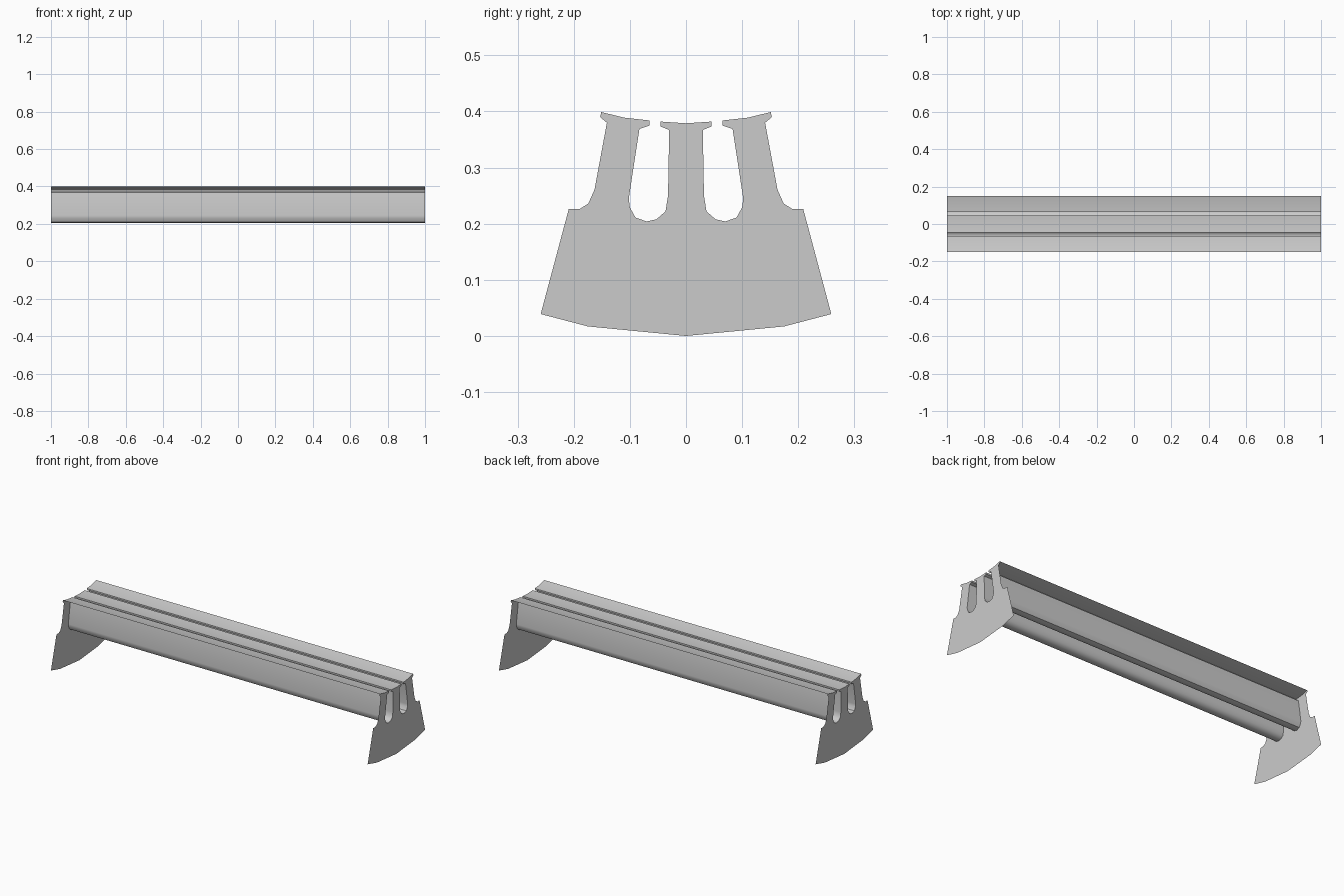
import bpy, bmesh, math

if "Cube" in bpy.data.objects:
    bpy.data.objects.remove(bpy.data.objects["Cube"])

# Half profiles in (y, z), from the outside edge to the centre line
OUTER = [(0, 0), (-.175, .017), (-.259, .039), (-.209, .226), (-.19, .226),
         (-.174, .236), (-.163, .261), (-.141, .38), (-.153, .39)]
SEAT = [(-.151, .399), (-.11, .389), (-.065, .384), (-.065, .375), (-.083, .369),
        (-.102, .245), (-.100, .229), (-.09, .211), (-.07, .204), (-.0525, .208),
        (-.0365, .222), (-.032, .25), (-.030, .367), (-.045, .373), (-.045, .382),
        (0, .379)]


def mirrored(half):
    return half + [(-y, z) for y, z in reversed(half[:-1])]


def add_object(name, bm):
    mesh = bpy.data.meshes.new(name)
    bm.to_mesh(mesh)
    bm.free()
    obj = bpy.data.objects.new(name, mesh)
    bpy.context.collection.objects.link(obj)
    return obj


# Thin end supports following the seat profile along their top
outline = mirrored(OUTER + SEAT)[:-1]
for name, x in (("left_support", -1), ("right_support", 1)):
    bm = bmesh.new()
    face = bm.faces.new([bm.verts.new((x, y, z)) for y, z in outline])
    face.normal_update()
    if face.normal.x * x < 0:
        face.normal_flip()
    bmesh.ops.triangulate(bm, faces=[face])
    add_object(name, bm)

# Folded seat sheet: three slats joined by two rounded channels
bm = bmesh.new()
rows = [[bm.verts.new((x, y, z)) for x in (-1, 1)] for y, z in mirrored(SEAT)]
for a, b in zip(rows, rows[1:]):
    bm.faces.new((a[0], a[1], b[1], b[0]))
seat = add_object("bench_seat", bm)
bpy.context.view_layer.objects.active = seat
seat.select_set(True)
bpy.ops.object.shade_smooth_by_angle(angle=math.radians(40))
